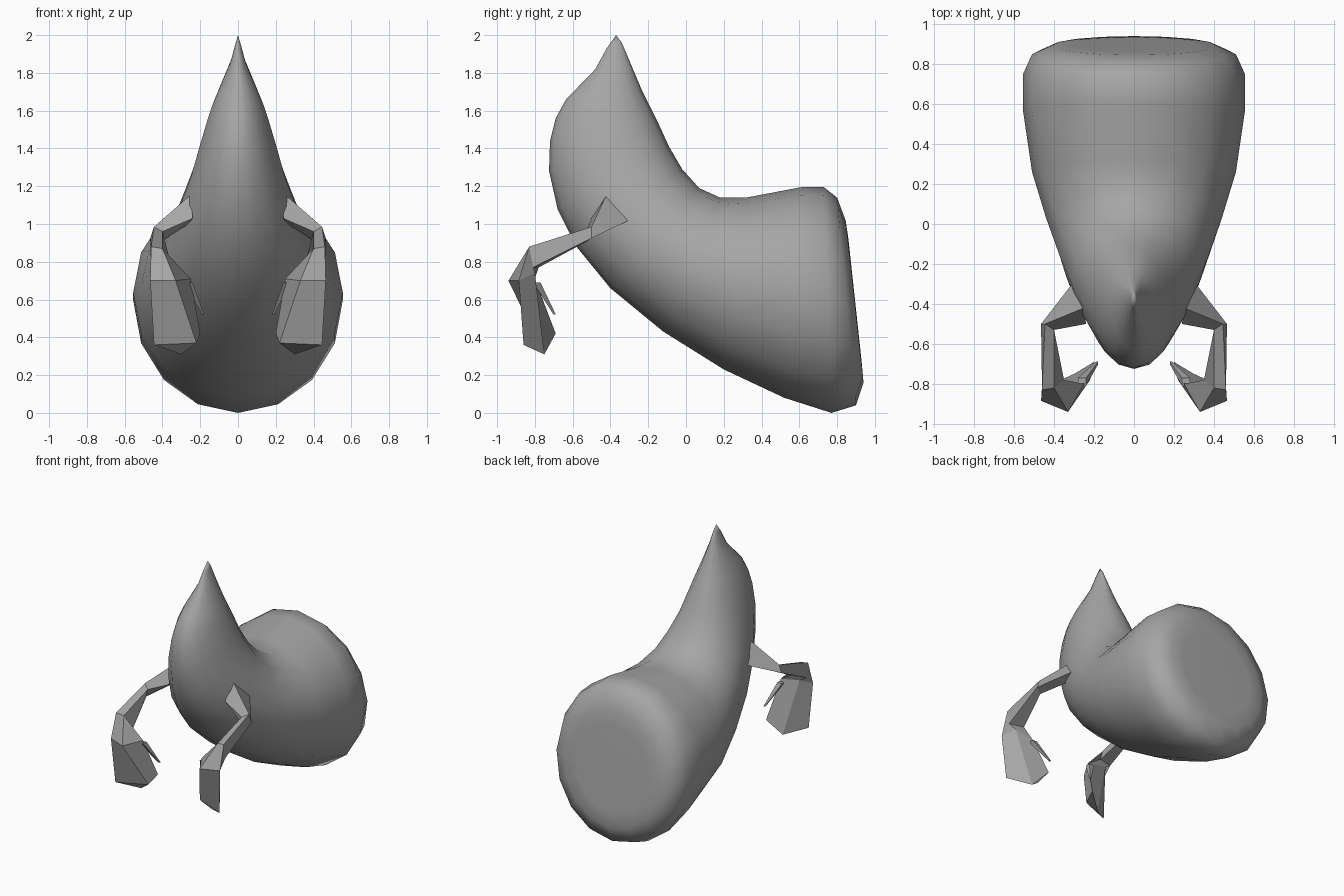
import bpy, bmesh, math
from mathutils import Vector

default_cube = bpy.data.objects.get("Cube")
if default_cube:
    bpy.data.objects.remove(default_cube, do_unlink=True)

# Single grey material
GREY = (0.38, 0.38, 0.38, 1.0)
grey = bpy.data.materials.new("plain grey")
grey.use_nodes = True
grey.diffuse_color = GREY
grey.node_tree.nodes["Principled BSDF"].inputs["Base Color"].default_value = GREY


def finish(bm, name, smooth):
    """Turn a bmesh into a named, shaded object."""
    bmesh.ops.recalc_face_normals(bm, faces=bm.faces[:])
    for face in bm.faces:
        face.smooth = smooth
    mesh = bpy.data.meshes.new(name)
    bm.to_mesh(mesh)
    bm.free()
    mesh.materials.append(grey)
    obj = bpy.data.objects.new(name, mesh)
    bpy.context.collection.objects.link(obj)
    return obj


def loft(bm, rings, close_start=True, close_end=True):
    """Skin a list of equally sized point rings."""
    loops = [[bm.verts.new(point) for point in ring] for ring in rings]
    for first, second in zip(loops, loops[1:]):
        count = len(first)
        for i in range(count):
            j = (i + 1) % count
            bm.faces.new((first[i], first[j], second[j], second[i]))
    if close_start:
        bm.faces.new(loops[0])
    if close_end:
        bm.faces.new(loops[-1])
    return loops


# Body: each section gives belly (y, z), back (y, z) and half width
SIDES = 16
sections = [
    ((0.93, 0.27), (0.86, 0.92), 0.31),
    ((0.94, 0.16), (0.845, 1.02), 0.41),
    ((0.90, 0.04), (0.80, 1.14), 0.51),
    ((0.77, 0.0), (0.73, 1.195), 0.555),
    ((0.52, 0.08), (0.61, 1.195), 0.555),
    ((0.2, 0.23), (0.32, 1.14), 0.51),
    ((-0.12, 0.43), (0.18, 1.14), 0.44),
    ((-0.4, 0.66), (0.07, 1.19), 0.37),
    ((-0.58, 0.88), (-0.02, 1.29), 0.31),
    ((-0.68, 1.08), (-0.09, 1.41), 0.25),
    ((-0.725, 1.28), (-0.145, 1.53), 0.205),
    ((-0.72, 1.44), (-0.2, 1.64), 0.165),
    ((-0.69, 1.56), (-0.23, 1.7), 0.135),
    ((-0.635, 1.66), (-0.26, 1.77), 0.1),
    ((-0.48, 1.82), (-0.31, 1.89), 0.04),
    ((-0.42, 1.93), (-0.34, 1.96), 0.016),
]


def body_ring(belly, back, half_width):
    low, high = Vector((0, *belly)), Vector((0, *back))
    centre, axis = (low + high) / 2, (high - low) / 2
    side = Vector((half_width, 0, 0))
    angles = [math.tau * i / SIDES for i in range(SIDES)]
    return [centre + axis * math.cos(a) + side * math.sin(a) for a in angles]


bm = bmesh.new()
loops = loft(bm, [body_ring(*section) for section in sections], close_end=False)
tip = bm.verts.new((0, -0.37, 2))
for i in range(SIDES):
    bm.faces.new((loops[-1][i], loops[-1][(i + 1) % SIDES], tip))
finish(bm, "body", True)

# Arm: four-sided rings from shoulder to fingertips
arm_rings = [
    # shoulder
    [(0.25, -0.42, 1.155), (0.24, -0.5, 1.03), (0.26, -0.4, 1.0), (0.31, -0.3, 1.02)],
    # elbow
    [(0.445, -0.5, 0.985), (0.4, -0.53, 0.96), (0.41, -0.53, 0.905), (0.465, -0.5, 0.925)],
    # wrist
    [(0.46, -0.83, 0.88), (0.4, -0.82, 0.87), (0.35, -0.78, 0.77), (0.46, -0.81, 0.77)],
    # knuckles
    [(0.465, -0.885, 0.7), (0.33, -0.94, 0.7), (0.25, -0.8, 0.71), (0.41, -0.8, 0.74)],
    # fingertips
    [(0.445, -0.86, 0.36), (0.22, -0.78, 0.37), (0.2, -0.69, 0.42), (0.3, -0.75, 0.31)],
]
# Thumb: a thin blade, as root and tip points
thumb_root, thumb_tip = Vector((0.26, -0.79, 0.69)), Vector((0.185, -0.695, 0.52))


def blade_ring(centre, size):
    offsets = ((1, 1), (-1, 1), (-1, -1), (1, -1))
    return [centre + Vector((u, v, 0)) * size for u, v in offsets]


def mirrored(rings, sign):
    return [[(sign * x, y, z) for x, y, z in ring] for ring in rings]


for side_name, sign in (("left", 1), ("right", -1)):
    bm = bmesh.new()
    loft(bm, mirrored(arm_rings, sign))
    finish(bm, side_name + "_arm", False)

    bm = bmesh.new()
    thumb = [blade_ring(thumb_root, 0.02), blade_ring(thumb_tip, 0.006)]
    loft(bm, mirrored(thumb, sign))
    finish(bm, side_name + "_thumb", False)
